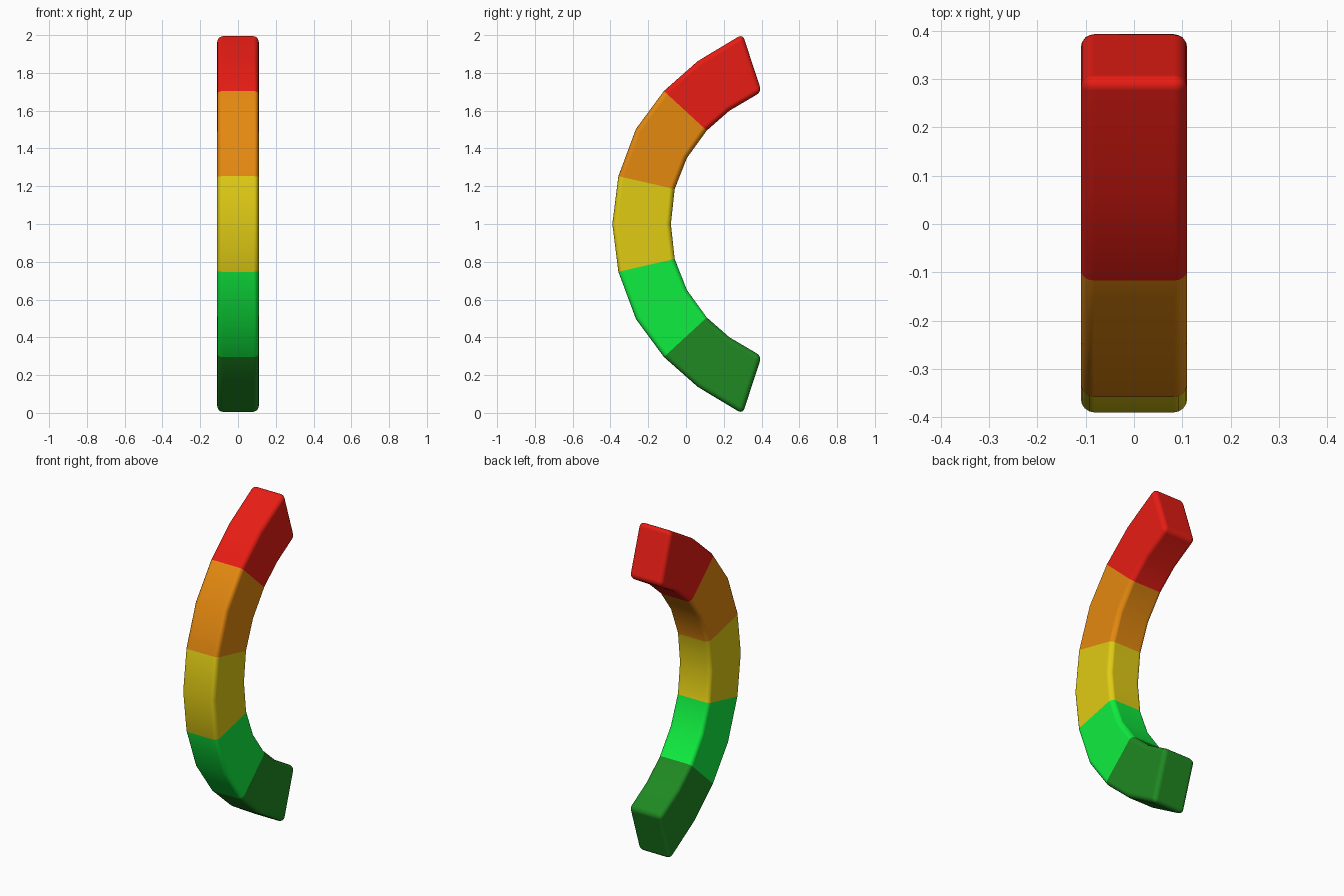
import bpy, bmesh, math

if "Cube" in bpy.data.objects:
    bpy.data.objects.remove(bpy.data.objects["Cube"])

# Half profiles in (y, z), from the upper tip down to the middle
outer = [(0.30, 2.005), (0.062, 1.862), (-0.117, 1.704),
         (-0.265, 1.503), (-0.358, 1.253), (-0.39, 1.0)]
inner = [(0.40, 1.70), (0.23, 1.60), (0.11, 1.495),
         (0.005, 1.35), (-0.06, 1.185), (-0.08, 1.0)]
HALF_WIDTH = 0.11

# Colour bands from top to bottom, two segments each
bands = [("red", (0.80, 0.012, 0.007)),
         ("orange", (0.78, 0.25, 0.005)),
         ("yellow", (0.75, 0.60, 0.007)),
         ("bright_green", (0.005, 0.85, 0.05)),
         ("dark_green", (0.014, 0.25, 0.016))]


def mirrored(pts):
    return pts + [(y, 2.0 - z) for y, z in reversed(pts[:-1])]


# Curved bar lofted through rectangular stations
bm = bmesh.new()
stations = []
for (yo, zo), (yi, zi) in zip(mirrored(outer), mirrored(inner)):
    stations.append([bm.verts.new((x, y, z)) for x, y, z in (
        (-HALF_WIDTH, yo, zo), (HALF_WIDTH, yo, zo),
        (HALF_WIDTH, yi, zi), (-HALF_WIDTH, yi, zi))])
for i, (a, b) in enumerate(zip(stations, stations[1:])):
    for k in range(4):
        n = (k + 1) % 4
        bm.faces.new((a[k], a[n], b[n], b[k])).material_index = i // 2
bm.faces.new(stations[0]).material_index = 0
bm.faces.new(stations[-1]).material_index = len(bands) - 1
bmesh.ops.recalc_face_normals(bm, faces=bm.faces[:])
for f in bm.faces:
    f.smooth = True

mesh = bpy.data.meshes.new("curved_bar")
bm.to_mesh(mesh)
bm.free()
for name, rgb in bands:
    mat = bpy.data.materials.new(name)
    mat.diffuse_color = (*rgb, 1.0)
    mat.use_nodes = True
    mat.node_tree.nodes["Principled BSDF"].inputs["Base Color"].default_value = mat.diffuse_color
    mesh.materials.append(mat)
bar = bpy.data.objects.new("curved_bar", mesh)
bpy.context.collection.objects.link(bar)

# Rounded long edges and tips
bevel = bar.modifiers.new("rounded_edges", 'BEVEL')
bevel.width = 0.028
bevel.segments = 4
bevel.limit_method = 'ANGLE'
bevel.angle_limit = math.radians(40)
bevel.harden_normals = True
